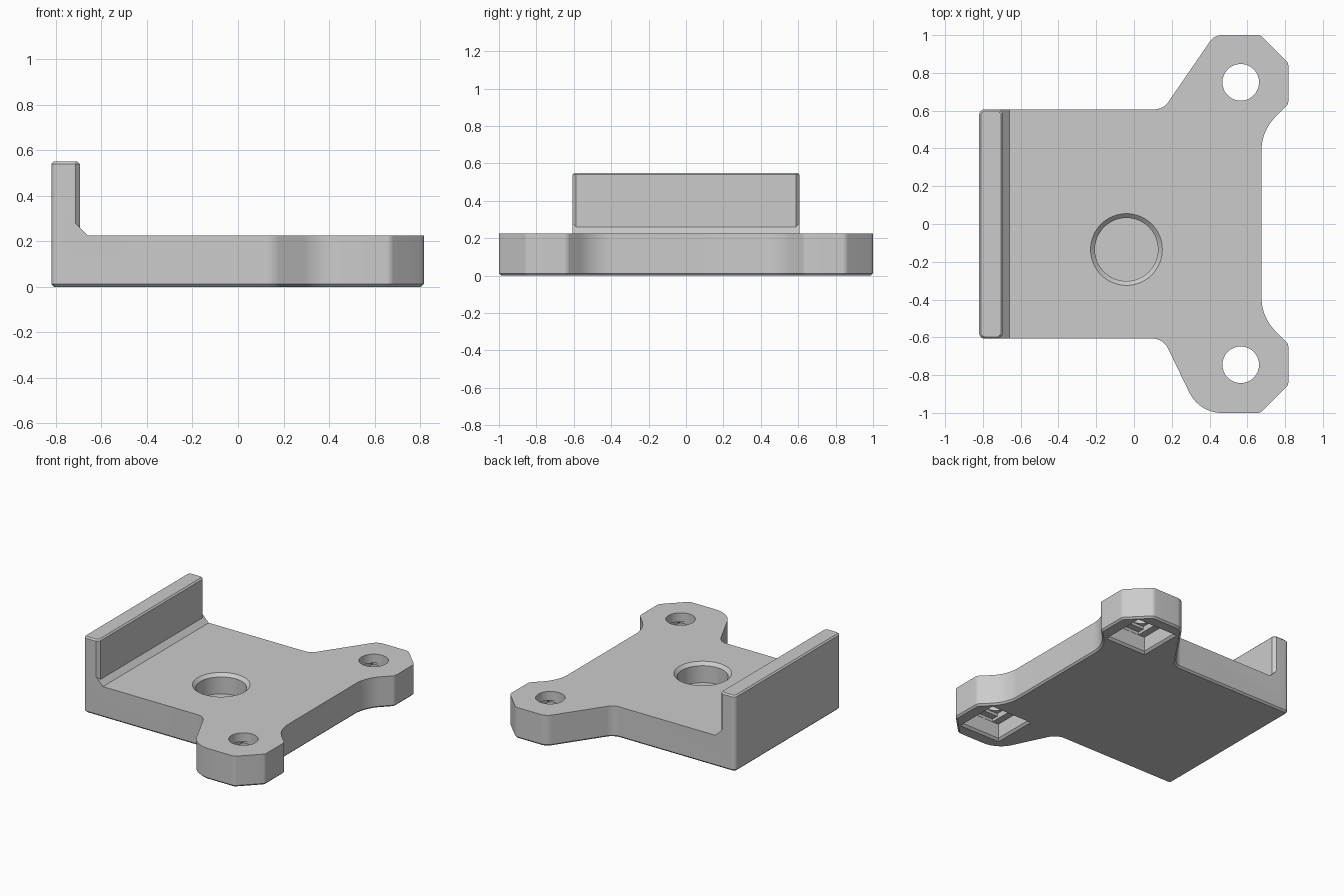
import bpy, bmesh, math
from mathutils import Vector

if "Cube" in bpy.data.objects:
    bpy.data.objects.remove(bpy.data.objects["Cube"])

grey = bpy.data.materials.new("plain grey")
grey.use_nodes = True
grey.diffuse_color = (0.6, 0.6, 0.6, 1)
grey.node_tree.nodes["Principled BSDF"].inputs["Base Color"].default_value = (0.6, 0.6, 0.6, 1)


def rounded(corners, steps=10):
    """Replace every (x, y, radius) corner by a tangent arc."""
    out = []
    for i, (x, y, r) in enumerate(corners):
        p = Vector((x, y))
        if r == 0:
            out.append(p)
            continue
        a = (Vector(corners[i - 1][:2]) - p).normalized()
        b = (Vector(corners[(i + 1) % len(corners)][:2]) - p).normalized()
        half = a.angle(b) / 2
        centre = p + (a + b).normalized() * (r / math.sin(half))
        start = p + a * (r / math.tan(half)) - centre
        end = p + b * (r / math.tan(half)) - centre
        sweep = math.pi - 2 * half
        for k in range(steps + 1):
            t = k / steps
            out.append(centre + (start * math.sin((1 - t) * sweep)
                                 + end * math.sin(t * sweep)) / math.sin(sweep))
    return out


def loft(name, rings):
    """Join equal-length rings of 3D points into a closed solid."""
    bm = bmesh.new()
    loops = [[bm.verts.new(p) for p in ring] for ring in rings]
    n = len(loops[0])
    for lo, hi in zip(loops, loops[1:]):
        for i in range(n):
            bm.faces.new((lo[i], lo[(i + 1) % n], hi[(i + 1) % n], hi[i]))
    bm.faces.new(loops[0][::-1])
    bm.faces.new(loops[-1])
    bmesh.ops.recalc_face_normals(bm, faces=bm.faces)
    mesh = bpy.data.meshes.new(name)
    bm.to_mesh(mesh)
    bm.free()
    mesh.materials.append(grey)
    obj = bpy.data.objects.new(name, mesh)
    bpy.context.collection.objects.link(obj)
    return obj


def inset(points, d):
    """Shift a counter-clockwise outline inward by d."""
    out = []
    n = len(points)
    for i, p in enumerate(points):
        a = (p - points[i - 1]).normalized()
        b = (points[(i + 1) % n] - p).normalized()
        na, nb = Vector((-a.y, a.x)), Vector((-b.y, b.x))
        out.append(p + (na + nb) * (d / (1 + na.dot(nb))))
    return out


def at(points, z):
    return [(p.x, p.y, z) for p in points]


def circle(x, y, r, n=64):
    return [Vector((x + r * math.cos(2 * math.pi * i / n),
                    y + r * math.sin(2 * math.pi * i / n))) for i in range(n)]


def rect(x, y, hx, hy):
    return [Vector((x + sx * hx, y + sy * hy))
            for sx, sy in ((-1, -1), (1, -1), (1, 1), (-1, 1))]


def combine(target, tool, operation):
    tool.hide_render = True
    mod = target.modifiers.new("combine", "BOOLEAN")
    mod.operation, mod.solver, mod.object = operation, "EXACT", tool
    bpy.context.view_layer.objects.active = target
    bpy.ops.object.modifier_apply(modifier=mod.name)
    bpy.data.objects.remove(tool)


TOP, LEFT, HALF = 0.225, -0.82, 0.607

# Base plate with two ears and a chamfered lower edge
outline = rounded([
    (LEFT, -HALF, 0.03), (0.155, -HALF, 0.09), (0.345, -1, 0.19),
    (0.67, -1, 0.04), (0.817, -0.853, 0.04), (0.817, -0.635, 0.04),
    (0.675, -0.493, 0.25), (0.675, 0.493, 0.25), (0.817, 0.635, 0.04),
    (0.817, 0.853, 0.04), (0.67, 1, 0.04), (0.425, 1, 0.08),
    (0.155, HALF, 0.09), (LEFT, HALF, 0.03)])
bracket = loft("bracket_plate", [at(inset(outline, 0.012), 0),
                                 at(outline, 0.012), at(outline, TOP)])

# Upright lip with chamfered inner corners and top rim
lip_shape = rounded([(LEFT, -HALF, 0.03), (-0.715, -HALF, 0), (-0.695, -HALF + 0.02, 0),
                     (-0.695, HALF - 0.02, 0), (-0.715, HALF, 0), (LEFT, HALF, 0.03)])
lip = loft("lip", [at(lip_shape, 0.15), at(lip_shape, 0.54),
                   at(inset(lip_shape, 0.01), 0.55)])
combine(bracket, lip, "UNION")

# Sloping foot between lip and plate
foot_side = [(-0.76, 0.18), (-0.66, 0.18), (-0.66, TOP), (-0.715, 0.28), (-0.76, 0.28)]
foot = loft("lip_foot", [[(x, y, z) for x, z in foot_side] for y in (-HALF, HALF)])
combine(bracket, foot, "UNION")

# Blind round socket with chamfered mouth
cx, cy = -0.04, -0.135
socket = loft("socket_cutter", [at(circle(cx, cy, 0.167), 0.08),
                                at(circle(cx, cy, 0.167), TOP - 0.022),
                                at(circle(cx, cy, 0.19), TOP),
                                at(circle(cx, cy, 0.19), TOP + 0.1)])
combine(bracket, socket, "DIFFERENCE")

# Ear holes with square nut pockets and two shallow steps underneath
for hx, hy in ((0.565, 0.75), (0.565, -0.745)):
    pocket = loft("pocket_cutter", [at(rect(hx, hy, 0.165, 0.165), -0.1),
                                    at(rect(hx, hy, 0.165, 0.165), 0),
                                    at(rect(hx, hy, 0.15, 0.15), 0.015),
                                    at(rect(hx, hy, 0.15, 0.15), 0.12)])
    combine(bracket, pocket, "DIFFERENCE")
    for half_y, z in ((0.148, 0.14), (0.099, 0.16)):
        step = rect(hx, hy, 0.099, half_y)
        combine(bracket, loft("step_cutter", [at(step, 0.06), at(step, z)]), "DIFFERENCE")
    hole = circle(hx, hy, 0.097, 48)
    combine(bracket, loft("hole_cutter", [at(hole, 0.05), at(hole, 0.4)]), "DIFFERENCE")

bpy.ops.object.select_all(action="DESELECT")
bracket.select_set(True)
bpy.context.view_layer.objects.active = bracket
bpy.ops.object.shade_smooth_by_angle(angle=math.radians(25))
